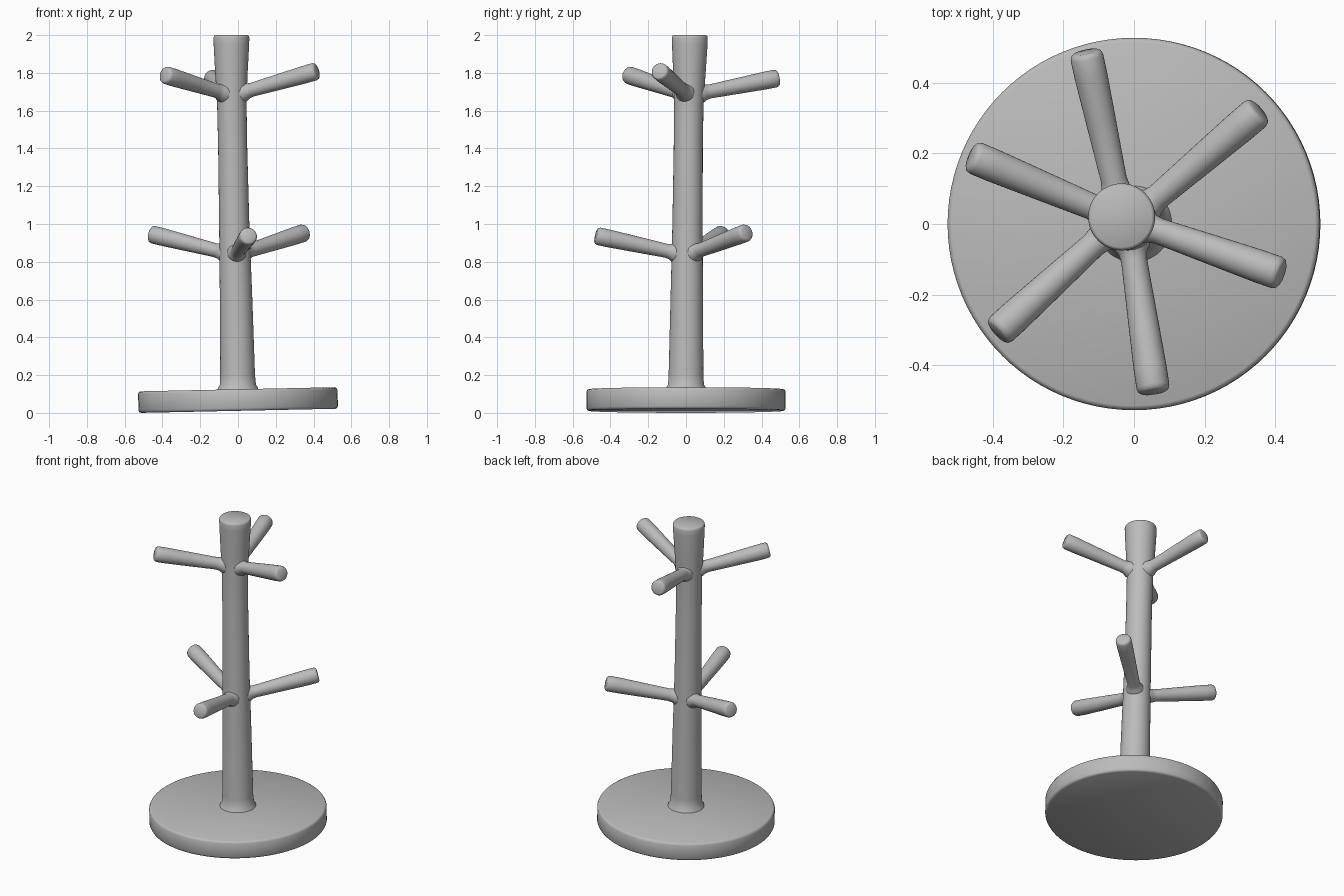
import bpy
import bmesh
import math
from mathutils import Vector, Matrix

cube = bpy.data.objects.get("Cube")
if cube:
    bpy.data.objects.remove(cube, do_unlink=True)

grey = bpy.data.materials.new("plain grey")
grey.use_nodes = True
colour = (0.5, 0.5, 0.5, 1)
grey.diffuse_color = colour
grey.node_tree.nodes["Principled BSDF"].inputs["Base Color"].default_value = colour


def tube(name, rings, axis, sides):
    """Closed round solid through (centre, radius) rings set square to axis."""
    turn = Vector(axis).to_track_quat("Z", "Y").to_matrix()
    bm = bmesh.new()
    loops = []
    for centre, radius in rings:
        angles = [math.tau * i / sides for i in range(sides)]
        loops.append([bm.verts.new(Vector(centre) + turn @ Vector(
            (radius * math.cos(a), radius * math.sin(a), 0))) for a in angles])
    for low, high in zip(loops, loops[1:]):
        for i in range(sides):
            j = (i + 1) % sides
            bm.faces.new((low[i], low[j], high[j], high[i]))
    bm.faces.new(reversed(loops[0]))
    bm.faces.new(loops[-1])
    mesh = bpy.data.meshes.new(name)
    bm.to_mesh(mesh)
    bm.free()
    mesh.materials.append(grey)
    obj = bpy.data.objects.new(name, mesh)
    bpy.context.collection.objects.link(obj)
    bpy.ops.object.select_all(action="DESELECT")
    obj.select_set(True)
    bpy.context.view_layer.objects.active = obj
    bpy.ops.object.shade_smooth_by_angle(angle=math.radians(50))
    return obj


# Round base with softened rims, leaning slightly
half = 0.057
base = tube("base", [((0, 0, z), r) for z, r in (
    (-half, 0.515), (-half + 0.004, 0.523), (-half + 0.014, 0.528),
    (half - 0.014, 0.528), (half - 0.004, 0.523), (half, 0.515))], (0, 0, 1), 96)
base.matrix_world = Matrix.Translation((0, 0, 0.068)) @ Matrix.Rotation(-0.021, 4, "Y")

# Gently leaning post, flared at the foot and the top
tube("post", [((x, y, z), r) for x, y, z, r in (
    (0, 0, 0.1, 0.115), (0, 0, 0.135, 0.105), (0, 0, 0.15, 0.095),
    (-0.002, 0, 0.2, 0.092), (-0.01, 0.004, 0.6, 0.086),
    (-0.02, 0.008, 1.0, 0.08), (-0.028, 0.012, 1.4, 0.077),
    (-0.033, 0.015, 1.65, 0.078), (-0.035, 0.018, 1.8, 0.086),
    (-0.035, 0.02, 1.95, 0.094), (-0.035, 0.02, 1.985, 0.095),
    (-0.035, 0.02, 1.996, 0.092), (-0.035, 0.02, 2.0, 0.086))], (0, 0, 1), 48)


def peg(name, root, tip):
    """Peg that thickens outwards, with a small fillet at the post."""
    root, tip = Vector(root), Vector(tip)
    axis = (tip - root).normalized()
    length = (tip - root).length
    steps = ((0.03, 0.055), (0.075, 0.05), (0.09, 0.041), (0.115, 0.037),
             (length * 0.6, 0.043), (length - 0.07, 0.047),
             (length - 0.016, 0.047), (length - 0.005, 0.043), (length, 0.035))
    tube(name, [(root + axis * d, r) for d, r in steps], axis, 32)


# Three pegs on each tier
upper_root = (-0.033, 0.016, 1.68)
lower_root = (-0.016, 0.006, 0.835)
peg("upper_left_peg", upper_root, (0.418, -0.142, 1.81))
peg("upper_right_peg", upper_root, (-0.388, -0.308, 1.79))
peg("upper_back_peg", upper_root, (-0.137, 0.488, 1.773))
peg("lower_left_peg", lower_root, (0.355, 0.322, 0.955))
peg("lower_right_peg", lower_root, (-0.462, 0.192, 0.947))
peg("lower_front_peg", lower_root, (0.056, -0.477, 0.938))
